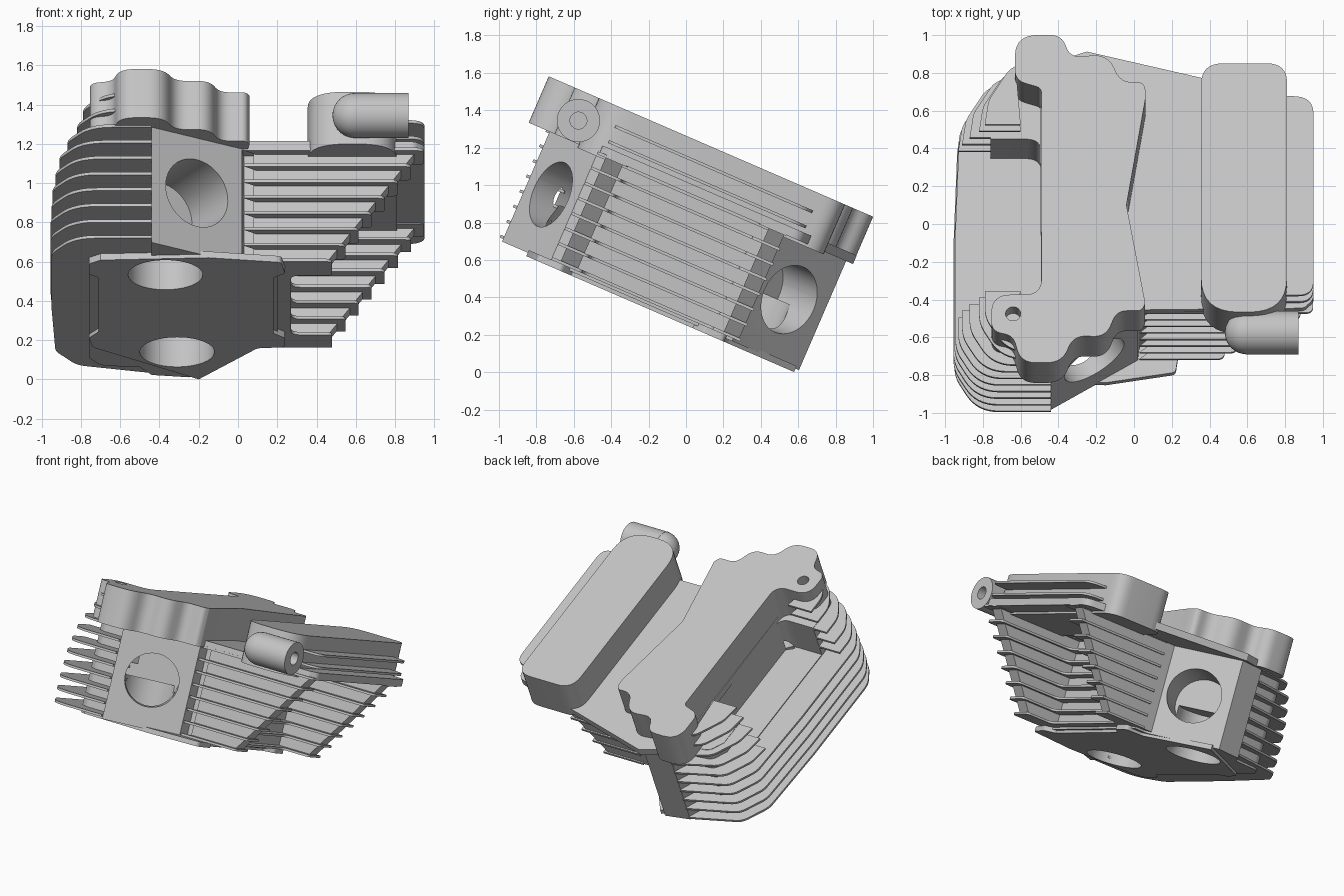
import bpy, bmesh, math
from mathutils import Vector, Matrix

if "Cube" in bpy.data.objects:
    bpy.data.objects.remove(bpy.data.objects["Cube"])

TILT = Matrix.Rotation(math.radians(-23.4), 4, 'X')
metal = bpy.data.materials.new("cast_grey_metal")
metal.use_nodes = True
GREY = (0.55, 0.55, 0.55, 1)
metal.diffuse_color = GREY
metal.node_tree.nodes["Principled BSDF"].inputs["Base Color"].default_value = GREY


def finish(name, bm):
    """Turn a bmesh, given in the untilted frame, into a tilted object."""
    bmesh.ops.recalc_face_normals(bm, faces=bm.faces)
    me = bpy.data.meshes.new(name)
    bm.to_mesh(me)
    bm.free()
    me.materials.append(metal)
    ob = bpy.data.objects.new(name, me)
    bpy.context.collection.objects.link(ob)
    ob.matrix_world = TILT
    return ob


def rounded(points):
    """Fillet each corner that carries a radius as its third value."""
    out = []
    n = len(points)
    for i, p in enumerate(points):
        c = Vector(p[:2])
        r = p[2] if len(p) > 2 else 0
        if not r:
            out.append(c)
            continue
        a = Vector(points[i - 1][:2]) - c
        b = Vector(points[(i + 1) % n][:2]) - c
        half = a.angle(b) / 2
        t = min(r / math.tan(half), a.length * 0.49, b.length * 0.49)
        s, e = c + a.normalized() * t, c + b.normalized() * t
        for k in range(9):
            f = k / 8
            out.append(s * (1 - f) ** 2 + c * 2 * f * (1 - f) + e * f * f)
    return out


def prism(name, points, low, high, top=None):
    """Closed outline extruded upward, optionally to a different top outline."""
    bm = bmesh.new()
    pa = rounded(points)
    pb = rounded(top) if top else pa
    va = [bm.verts.new((p.x, p.y, low)) for p in pa]
    vb = [bm.verts.new((p.x, p.y, high)) for p in pb]
    bm.faces.new(va)
    bm.faces.new(vb)
    for i in range(len(va)):
        j = (i + 1) % len(va)
        bm.faces.new((va[i], va[j], vb[j], vb[i]))
    return finish(name, bm)


def rod(name, centre, axis, radius, length):
    bm = bmesh.new()
    rot = Vector((0, 0, 1)).rotation_difference(Vector(axis)).to_matrix().to_4x4()
    bmesh.ops.create_cone(bm, cap_ends=True, segments=48, radius1=radius, radius2=radius,
                          depth=length, matrix=Matrix.Translation(centre) @ rot)
    return finish(name, bm)


def cut(targets, cutters):
    for ob in targets:
        for c in cutters:
            m = ob.modifiers.new("hole", 'BOOLEAN')
            m.operation, m.object, m.solver = 'DIFFERENCE', c, 'EXACT'
        bpy.context.view_layer.update()
        dg = bpy.context.evaluated_depsgraph_get()
        me = bpy.data.meshes.new_from_object(ob.evaluated_get(dg))
        ob.modifiers.clear()
        ob.data = me
    for c in cutters:
        bpy.data.objects.remove(c)


# Core casting: full below, notched on one side above
right_side = [(-.7, -1.0, .05), (-.44, -1.0), (-.44, -1.18), (.02, -.9), (.03, -.82), (.2, -.82),
              (.2, .16), (.1, .16, .06), (-.25, .55), (-.44, .52), (-.5, .42), (-.7, .4, .08)]
core_lower = prism("core_lower", right_side + [(-.76, .3), (-.76, -.95)], .25, .64)
notch = [(-.76, .1), (-.49, .1, .08), (-.49, -.85, .08), (-.76, -.85)]
core_upper = prism("core_upper", right_side + [(-.76, .3)] + notch + [(-.76, -.95)], .64, .9)

# Base flange
flange = prism("base_flange", [
    (-.76, -.95, .03), (-.7, -1.0), (-.15, -1.03), (.22, -.97, .03), (.24, -.83, .03),
    (.18, -.77), (.18, -.06), (.24, 0, .03), (.24, .12, .03), (.1, .13, .05), (-.2, .53),
    (-.74, .12, .04), (-.76, 0, .03), (-.71, -.08), (-.71, -.77), (-.76, -.82)], .23, .265)

# Ports in the front and back faces, and bores in the base
cut([core_lower, core_upper, flange], [
    rod("front_port", (-.21, -1.04, .585), (.52, -.85, 0), .185, .7),
    rod("back_port", (-.075, .35, .575), (.75, .66, 0), .19, .6),
    rod("front_bore", (-.37, -.81, .3), (0, 0, 1), .19, .5),
    rod("back_bore", (-.31, .18, .3), (0, 0, 1), .19, .5)])

# Deck between the covers
prism("deck", [(-.44, -1.18), (.02, -.9), (.9, -.89, .05), (.95, -.84, .05), (.95, .29, .08),
               (-.25, .59), (-.5, .5), (-.49, -1.0)], .885, .935)

# Cooling fins, stacked from bottom to top
STEP, THICK = .088, .016
reach = [.95, .955, .955, .95, .945, .93, .91, .87, .82, .79]
for k in range(10):
    w = .265 + STEP * k
    m = -reach[k]
    front = [(-.62, -.95), (-.44, -.98), (-.44, -1.2), (m + .12, -1.2, .2), (m, -1.0, .2)]
    back = [(m + .02, .25, .15), (m + .13, .43, .12), (-.44, .53), (-.5, .4), (-.62, .36)]
    if k < 5:
        prism(f"left_fin_{k}", front + [(m, -.3)] + back, w, w + THICK)
    else:
        prism(f"left_front_fin_{k}", front + [(m, -.85), (-.6, -.85)], w, w + THICK)
        prism(f"left_back_fin_{k}", [(-.6, .11), (m, .11)] + back, w, w + THICK)
    if k < 8:
        e = .48 + .76 * STEP * k
        prism(f"right_fin_{k}", [
            (.03, -.9), (e, -.9, .04), (e, -.72, .03), (.27, -.72, .05), (.27, .04, .05),
            (e, .04, .03), (e, .2), (.15, .2), (.15, -.8)], w, w + THICK)
    else:
        prism(f"right_fin_{k}", [(.5, -.87), (.95, -.87, .08), (.95, .27, .1), (.5, .3)],
              w - .01, w - .01 + THICK)

# Tapered webs carrying the right fins
for name, a, b in (("front_web", -.85, -.75), ("back_web", .1, .19)):
    prism(name, [(.08, a), (.44, a), (.44, b), (.08, b)], .265, .9,
          [(.08, a), (.91, a), (.91, b), (.08, b)])

# Wavy cover with bolt lugs
plan = [(-.755, -.375, .12), (-.49, -.375, .09), (-.49, .72, .04), (-.63, .76, .08),
        (-.63, 1.0, .14), (-.38, 1.0, .13), (-.34, .88, .08), (-.14, .9, .12), (-.07, .75, .1),
        (.06, .75, .06), (.06, .66), (-.04, .1), (.06, -.42, .03), (.04, -.46, .04),
        (-.09, -.46, .08), (-.15, -.6, .1), (-.32, -.59, .1), (-.38, -.735, .13),
        (-.6, -.735, .14), (-.64, -.59, .08), (-.755, -.57, .1)]
cover = prism("wavy_cover", [(p[0], (p[1] - .46) / .918) + p[2:] for p in plan], .89, 1.16)
cut([cover], [rod("lug_hole", (-.64, -1.02, 1.1), (0, 0, 1), .04, .3)])

# Oblong cover
prism("oblong_cover", [(.355, -1.01, .2), (.81, -1.01, .2), (.81, .425, .11), (.355, .425, .12)],
      .87, 1.16)

# Side fitting with a domed end and a drilled face
fitting = rod("side_fitting", (.73, -1.062, 1.006), (1, 0, 0), .115, .28)
cut([fitting], [rod("fitting_hole", (.85, -1.062, 1.006), (1, 0, 0), .045, .3)])
bm = bmesh.new()
bmesh.ops.create_uvsphere(bm, u_segments=32, v_segments=16, radius=.114,
                          matrix=Matrix.Translation((.595, -1.062, 1.006)))
bmesh.ops.bisect_plane(bm, geom=bm.verts[:] + bm.edges[:] + bm.faces[:],
                       plane_co=(.6, 0, 0), plane_no=(1, 0, 0), clear_outer=True)
finish("fitting_dome", bm)

# Smooth the curved walls, keep edges sharp
bpy.ops.object.select_all(action='DESELECT')
for ob in bpy.context.collection.objects:
    if ob.type == 'MESH':
        ob.select_set(True)
        bpy.context.view_layer.objects.active = ob
bpy.ops.object.shade_smooth_by_angle(angle=math.radians(30))
